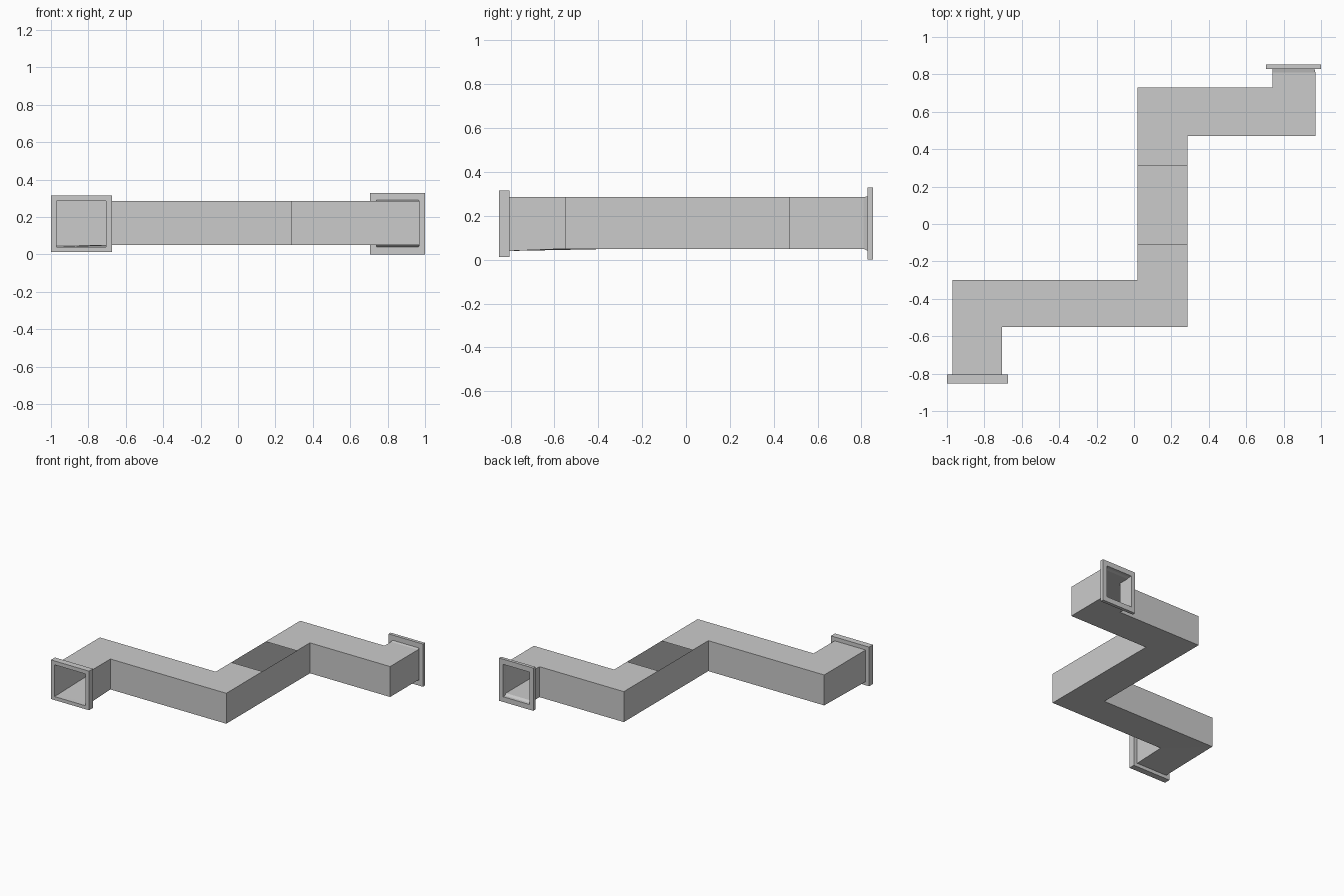
import bpy, bmesh

cube = bpy.data.objects.get("Cube")
if cube:
    bpy.data.objects.remove(cube, do_unlink=True)

GREY = (0.6, 0.6, 0.6, 1)
metal = bpy.data.materials.new("grey_metal")
metal.use_nodes = True
metal.diffuse_color = GREY
metal.node_tree.nodes["Principled BSDF"].inputs["Base Color"].default_value = GREY


def finish(name, bm):
    mesh = bpy.data.meshes.new(name)
    bm.to_mesh(mesh)
    bm.free()
    mesh.materials.append(metal)
    obj = bpy.data.objects.new(name, mesh)
    bpy.context.collection.objects.link(obj)
    return obj


def ring_face(bm, a, b, i):
    j = (i + 1) % 4
    return bm.faces.new((a[i], a[j], b[j], b[i]))


def duct(name, stations, open_top):
    """Sheet metal tube through mitred stations: left xy, right xy, floor, roof."""
    bm = bmesh.new()
    rings = []
    for (lx, ly), (rx, ry), low, high in stations:
        rings.append([bm.verts.new(p) for p in
                      ((lx, ly, low), (rx, ry, low), (rx, ry, high), (lx, ly, high))])
    for k, (a, b) in enumerate(zip(rings, rings[1:])):
        for i in range(4):
            if not (i == 2 and k == open_top):   # side 2 is the roof
                ring_face(bm, a, b, i)
    return finish(name, bm)


def flange(name, outer, inner, y0, y1):
    """Rectangular frame; outer and inner are x0, x1, z0, z1."""
    bm = bmesh.new()

    def loop(rect, y):
        x0, x1, z0, z1 = rect
        return [bm.verts.new((x, y, z)) for x, z in
                ((x0, z0), (x1, z0), (x1, z1), (x0, z1))]

    loops = [loop(outer, y0), loop(outer, y1), loop(inner, y1), loop(inner, y0)]
    for k in range(4):
        for i in range(4):
            ring_face(bm, loops[k], loops[(k + 1) % 4], i)
    bmesh.ops.recalc_face_normals(bm, faces=bm.faces)
    return finish(name, bm)


# Zigzag duct, with the roof panel missing on the middle run
LOW, HIGH = 0.05, 0.285
duct("duct", [
    ((-0.97, -0.81), (-0.705, -0.81), 0.04, HIGH),
    ((-0.97, -0.30), (-0.705, -0.55), LOW, HIGH),
    ((0.02, -0.30), (0.285, -0.55), LOW, HIGH),
    ((0.02, -0.11), (0.285, -0.11), LOW, HIGH),
    ((0.02, 0.31), (0.285, 0.31), LOW, HIGH),
    ((0.02, 0.73), (0.285, 0.47), LOW, HIGH),
    ((0.74, 0.73), (0.97, 0.47), LOW, HIGH),
    ((0.74, 0.81), (0.97, 0.81), LOW, HIGH),
    ((0.74, 0.83), (0.965, 0.83), 0.04, 0.29),
], open_top=3)

# End frames
flange("front_flange", (-1.0, -0.675, 0.013, 0.315), (-0.97, -0.705, 0.04, HIGH), -0.853, -0.805)
flange("back_flange", (0.707, 1.0, 0.0, 0.33), (0.74, 0.965, 0.04, 0.29), 0.828, 0.853)
